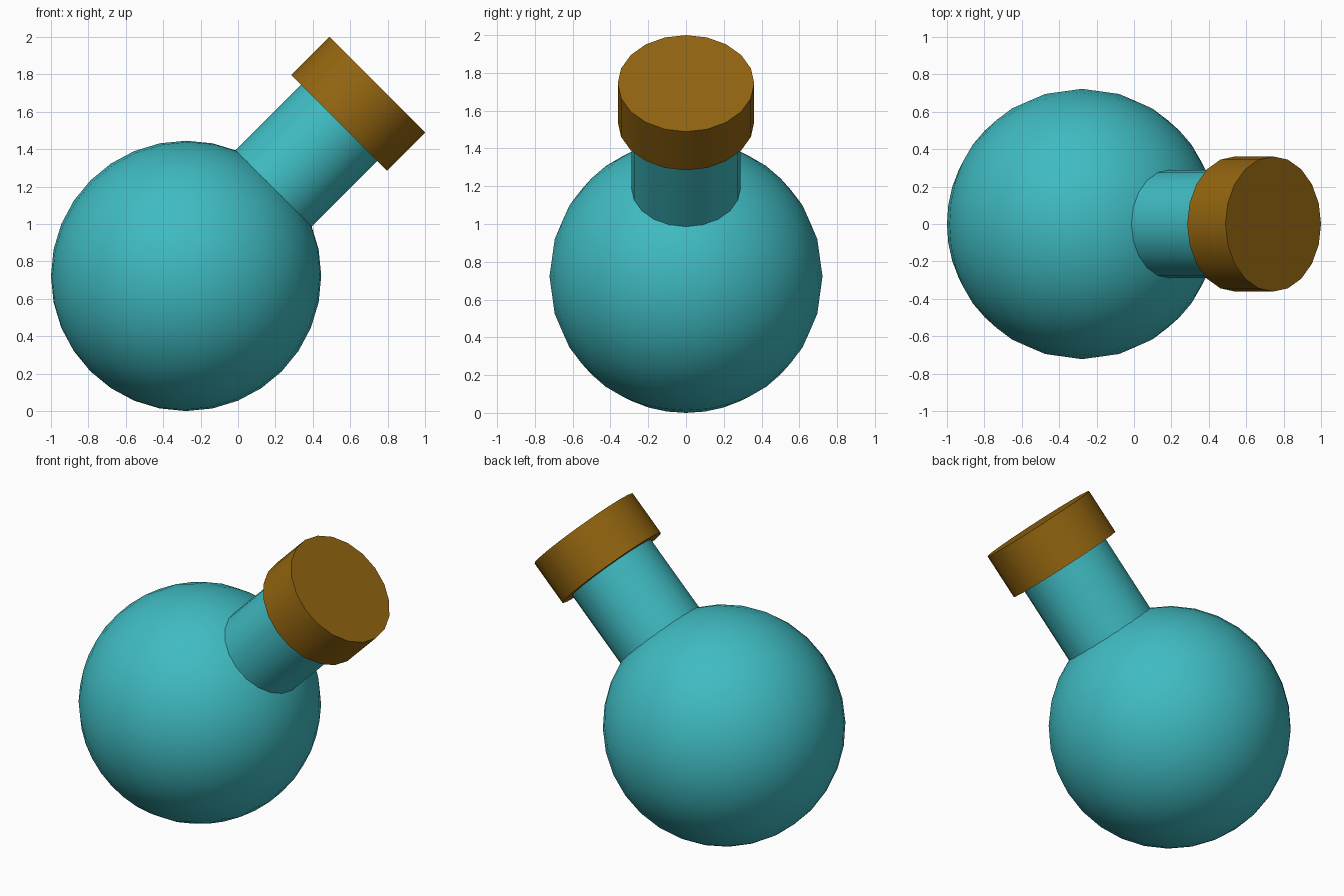
import bpy
from math import radians
from mathutils import Vector, Matrix

if "Cube" in bpy.data.objects:
    bpy.data.objects.remove(bpy.data.objects["Cube"])

R = 0.7226                                   # bulb radius, all parts scale from it
CENTRE = Vector((-1 + R, 0, R))
TILT = Matrix.Rotation(radians(45), 4, 'Y')  # flask axis leans towards +x
AXIS = TILT @ Vector((0, 0, 1))


def material(name, color):
    mat = bpy.data.materials.new(name)
    mat.diffuse_color = color
    mat.use_nodes = True
    mat.node_tree.nodes["Principled BSDF"].inputs["Base Color"].default_value = mat.diffuse_color
    return mat


def finish(name, mat):
    ob = bpy.context.object
    ob.name = name
    ob.data.materials.append(mat)
    bpy.ops.object.shade_smooth_by_angle(angle=radians(30))
    return ob


def tilted_cylinder(name, radius, start, end, mat):
    """Cylinder on the flask axis, distances in bulb radii from the bulb centre."""
    bpy.ops.mesh.primitive_cylinder_add(
        vertices=20, radius=radius * R, depth=(end - start) * R,
        location=CENTRE + AXIS * R * (start + end) / 2,
        rotation=(0, radians(45), 0))
    return finish(name, mat)


glass = material("teal_glass", (0.05, 0.50, 0.54, 1))
cork = material("brown_cork", (0.29, 0.13, 0.005, 1))

# Round bulb
bpy.ops.mesh.primitive_uv_sphere_add(segments=32, ring_count=16, radius=R,
                                     location=CENTRE, rotation=(0, radians(45), 0))
finish("bulb", glass)

# Neck and stopper
tilted_cylinder("neck", 0.4, 0.8, 1.6, glass)
tilted_cylinder("stopper", 0.5, 1.6, 2.0, cork)
